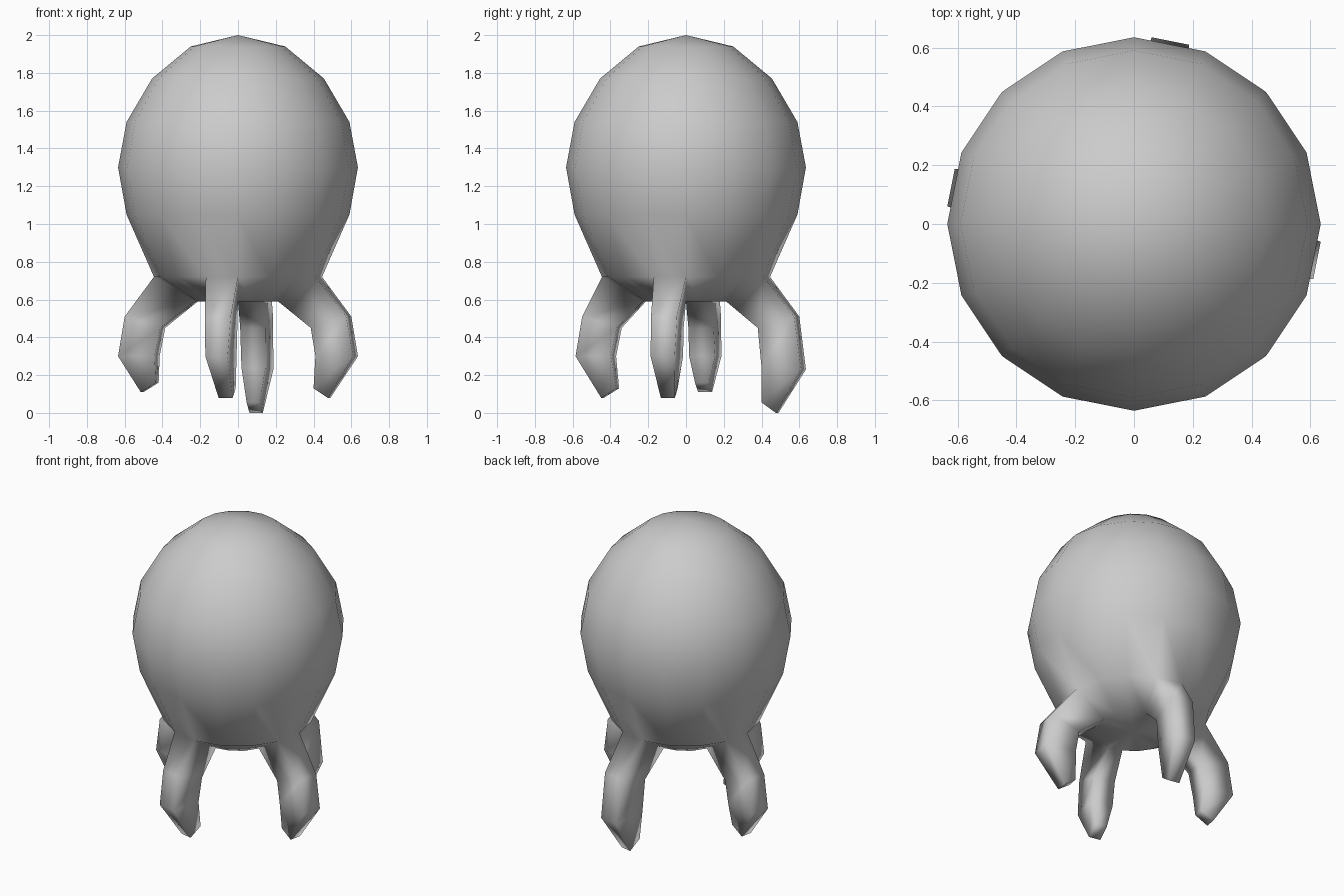
import bpy, bmesh
from math import sin, cos, radians

if "Cube" in bpy.data.objects:
    bpy.data.objects.remove(bpy.data.objects["Cube"])

SEG = 16
STEP = 360 / SEG
bm = bmesh.new()

# Body: sphere-like rings (radius, z), narrowed to a flat underside
profile = [(0.25, 1.94), (0.455, 1.77), (0.59, 1.54), (0.635, 1.30),
           (0.59, 1.05), (0.445, 0.72), (0.23, 0.59)]
rings = [[bm.verts.new((r * cos(radians(i * STEP)), r * sin(radians(i * STEP)), z))
          for i in range(SEG)] for r, z in profile]
top = bm.verts.new((0, 0, 2.0))
bottom = bm.verts.new((0, 0, 0.59))

leg_slots = [3, 7, 11, 15]          # faces of the lowest band that become legs
for i in range(SEG):
    j = (i + 1) % SEG
    bm.faces.new((top, rings[0][i], rings[0][j]))
    bm.faces.new((bottom, rings[-1][j], rings[-1][i]))
    for k in range(len(rings) - 1):
        if k == len(rings) - 2 and i in leg_slots:
            continue
        a, b = rings[k], rings[k + 1]
        bm.faces.new((a[i], b[i], b[j], a[j]))


def leg(slot, sections, tip_shift=0.0):
    """Extrude a leg; each section = outer x, outer z, inner x, inner z, half widths."""
    ang = radians((slot + 0.5) * STEP)
    j = (slot + 1) % SEG
    a, b = rings[-2], rings[-1]
    prev = [a[slot], b[slot], b[j], a[j]]
    for n, (xo, zo, xi, zi, wo, wi) in enumerate(sections):
        ro = (xo - 0.195 * wo) / 0.981
        ri = (xi + 0.195 * wi) / 0.981
        s = tip_shift if n == len(sections) - 1 else 0.0
        cur = [bm.verts.new((r * cos(ang) - t * sin(ang), r * sin(ang) + t * cos(ang), z))
               for r, t, z in ((ro, s - wo, zo), (ri, s - wi, zi),
                               (ri, s + wi, zi), (ro, s + wo, zo))]
        for k in range(4):
            m = (k + 1) % 4
            bm.faces.new((prev[k], cur[k], cur[m], prev[m]))
        prev = cur
    bm.faces.new(prev)


# Legs: back, left, front, right
leg(3, [(0.60, 0.51, 0.38, 0.45, 0.07, 0.068),
        (0.635, 0.23, 0.40, 0.24, 0.065, 0.065),
        (0.49, 0.0, 0.40, 0.055, 0.036, 0.036)])
leg(7, [(0.60, 0.51, 0.385, 0.45, 0.07, 0.068),
        (0.635, 0.30, 0.415, 0.30, 0.065, 0.07),
        (0.515, 0.11, 0.42, 0.16, 0.038, 0.038)])
leg(11, [(0.55, 0.51, 0.34, 0.45, 0.07, 0.068),
         (0.585, 0.30, 0.37, 0.30, 0.06, 0.07),
         (0.445, 0.08, 0.35, 0.13, 0.038, 0.038)], 0.022)
leg(15, [(0.60, 0.51, 0.385, 0.45, 0.07, 0.068),
         (0.635, 0.30, 0.41, 0.30, 0.065, 0.07),
         (0.49, 0.08, 0.40, 0.13, 0.038, 0.038)])

bmesh.ops.recalc_face_normals(bm, faces=bm.faces)
for f in bm.faces:
    f.smooth = True
mesh = bpy.data.meshes.new("body_with_legs")
bm.to_mesh(mesh)
bm.free()
obj = bpy.data.objects.new("body_with_legs", mesh)
bpy.context.collection.objects.link(obj)
